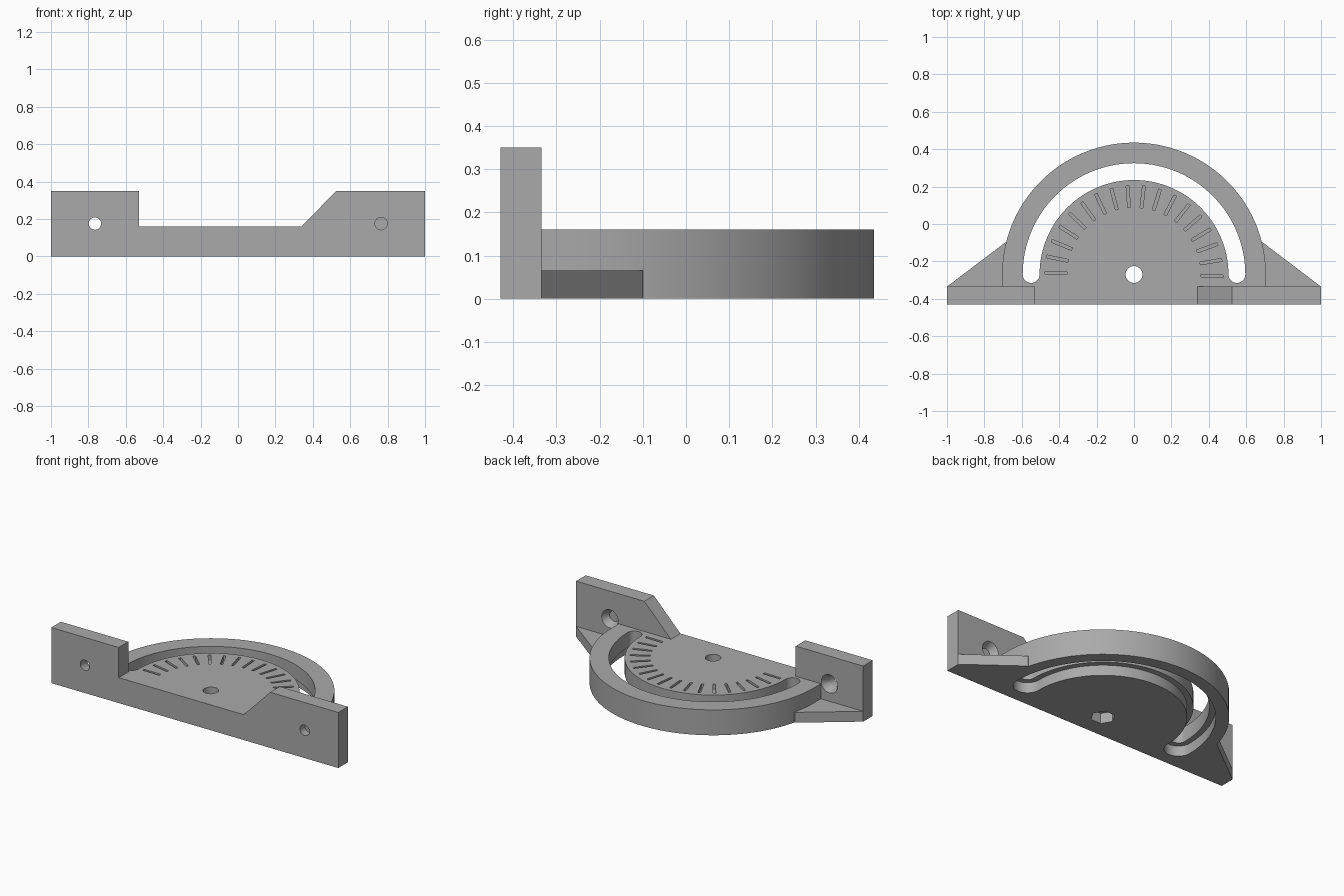
import bpy
import bmesh
from math import sin, cos, pi, radians
from mathutils import Matrix, Vector

if "Cube" in bpy.data.objects:
    bpy.data.objects.remove(bpy.data.objects["Cube"], do_unlink=True)

PIVOT = Vector((0, -0.27))
FENCE_BACK = -0.335
FRONT = -0.43
THICK = 0.16

gray = bpy.data.materials.new("gray plastic")
gray.use_nodes = True
color = (0.4, 0.4, 0.4, 1)
gray.diffuse_color = color
gray.node_tree.nodes["Principled BSDF"].inputs["Base Color"].default_value = color


def make_object(name, bm):
    bmesh.ops.recalc_face_normals(bm, faces=bm.faces[:])
    mesh = bpy.data.meshes.new(name)
    bm.to_mesh(mesh)
    bm.free()
    mesh.materials.append(gray)
    obj = bpy.data.objects.new(name, mesh)
    bpy.context.collection.objects.link(obj)
    return obj


def prism(name, outline, low, high, upright=False):
    """Extrude an outline along z, or along y when upright."""
    bm = bmesh.new()
    place = (lambda u, v: (u, low, v)) if upright else (lambda u, v: (u, v, low))
    face = bm.faces.new([bm.verts.new(place(u, v)) for u, v in outline])
    depth = high - low
    shift = (0, depth, 0) if upright else (0, 0, depth)
    new = bmesh.ops.extrude_face_region(bm, geom=[face])["geom"]
    bmesh.ops.translate(bm, vec=shift, verts=[g for g in new if isinstance(g, bmesh.types.BMVert)])
    return make_object(name, bm)


def arc(center, radius, start, end, steps):
    angles = [radians(start + (end - start) * i / steps) for i in range(steps + 1)]
    return [(center[0] + radius * cos(a), center[1] + radius * sin(a)) for a in angles]


def circle(center, radius, sides):
    return arc(center, radius, 0, 360, sides)[:-1]


def slot_outline(radius, half):
    """Half-ring slot with rounded ends."""
    left = PIVOT - Vector((radius, 0))
    right = PIVOT + Vector((radius, 0))
    return (arc(PIVOT, radius + half, 0, 180, 72)
            + arc(left, half, 180, 360, 16)[1:]
            + arc(PIVOT, radius - half, 180, 0, 72)[1:]
            + arc(right, half, 180, 360, 16)[1:-1])


def combine(target, other, operation):
    mod = target.modifiers.new(operation.title(), 'BOOLEAN')
    mod.operation = operation
    mod.solver = 'EXACT'
    mod.object = other
    bpy.context.view_layer.objects.active = target
    bpy.ops.object.modifier_apply(modifier=mod.name)
    bpy.data.objects.remove(other, do_unlink=True)


# Half-round plate
outline = arc(PIVOT, 0.705, 0, 180, 96) + [(-0.705, FENCE_BACK - 0.03), (0.705, FENCE_BACK - 0.03)]
base = prism("protractor_base", outline, 0, THICK)

# Upright fence with one square and one sloped inner end
fence = [(-1, 0), (1, 0), (1, 0.35), (0.525, 0.35), (0.34, THICK),
         (-0.53, THICK), (-0.53, 0.35), (-1, 0.35)]
combine(base, prism("fence", fence, FRONT, FENCE_BACK, upright=True), 'UNION')

# Corner gussets
for side in (-1, 1):
    gusset = [(side, FENCE_BACK), (side * 0.69, -0.1), (side * 0.65, -0.1),
              (side * 0.65, FENCE_BACK - 0.03), (side, FENCE_BACK - 0.03)]
    combine(base, prism("gusset", gusset, 0, 0.065), 'UNION')

# Guide slot, wider underneath
combine(base, prism("slot_cutter", slot_outline(0.55, 0.045), -0.1, 0.3), 'DIFFERENCE')
combine(base, prism("slot_recess_cutter", slot_outline(0.55, 0.08), -0.1, 0.065), 'DIFFERENCE')

# Pivot hole with a hexagonal nut pocket underneath
combine(base, prism("pivot_cutter", circle(PIVOT, 0.045, 32), -0.1, 0.3), 'DIFFERENCE')
combine(base, prism("nut_cutter", circle(PIVOT, 0.07, 6), -0.1, 0.065), 'DIFFERENCE')

# Screw holes, countersunk on the back
for side in (-1, 1):
    center = (side * 0.765, 0.175)
    combine(base, prism("screw_cutter", circle(center, 0.033, 32), -0.6, 0, upright=True), 'DIFFERENCE')
    bm = bmesh.new()
    bmesh.ops.create_cone(bm, cap_ends=True, segments=32, radius1=0.06, radius2=0.033, depth=0.05,
                          matrix=Matrix.Translation((center[0], FENCE_BACK - 0.02, center[1]))
                          @ Matrix.Rotation(pi / 2, 4, 'X'))
    combine(base, make_object("countersink_cutter", bm), 'DIFFERENCE')

# Engraved angle marks
marks = 18
bm = bmesh.new()
for i in range(marks):
    angle = pi * i / (marks - 1) - radians(1.1)
    bmesh.ops.create_cube(bm, size=1, matrix=Matrix.Translation((*PIVOT, THICK))
                          @ Matrix.Rotation(angle, 4, 'Z')
                          @ Matrix.Translation((0.417, 0, 0))
                          @ Matrix.Diagonal((0.117, 0.015, 0.06, 1)))
combine(base, make_object("mark_cutter", bm), 'DIFFERENCE')

# Smooth curves, sharp edges
bpy.ops.object.select_all(action='DESELECT')
base.select_set(True)
bpy.context.view_layer.objects.active = base
bpy.ops.object.shade_smooth_by_angle(angle=radians(30))
